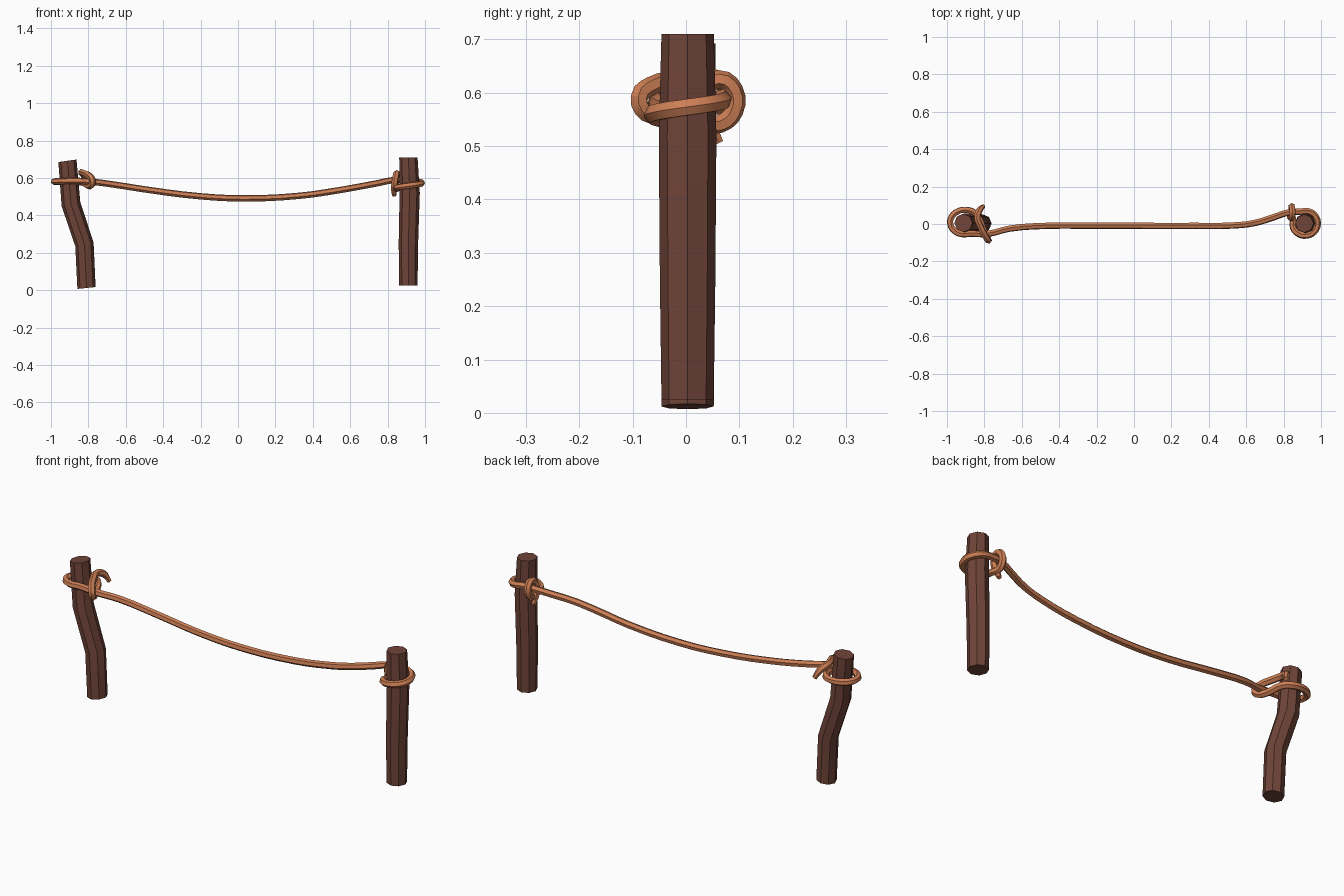
import bpy
import bmesh
from math import cos, sin, pi, radians
from mathutils import Vector, Matrix

cube = bpy.data.objects.get("Cube")
if cube:
    bpy.data.objects.remove(cube, do_unlink=True)


def make_material(name, color):
    mat = bpy.data.materials.new(name)
    mat.use_nodes = True
    mat.diffuse_color = color
    mat.node_tree.nodes["Principled BSDF"].inputs["Base Color"].default_value = color
    return mat


bark = make_material("dark brown wood", (0.16, 0.058, 0.04, 1))
hemp = make_material("orange rope", (0.61, 0.21, 0.09, 1))


def finish(obj, mat):
    """Assign the material and smooth along the length, keeping facets sharp."""
    obj.data.materials.append(mat)
    bpy.ops.object.select_all(action="DESELECT")
    obj.select_set(True)
    bpy.context.view_layer.objects.active = obj
    if obj.type == "CURVE":
        bpy.ops.object.convert(target="MESH")
    bpy.ops.object.shade_smooth_by_angle(angle=radians(25))


def make_post(name, rings, sides=8):
    """Loft octagons through rings of (x, y, z, radius, tilt in degrees)."""
    bm = bmesh.new()
    loops = []
    for x, y, z, radius, tilt in rings:
        turn = Matrix.Rotation(radians(tilt), 3, "Y")
        center = Vector((x, y, z))
        loop = []
        for i in range(sides):
            a = 2 * pi * i / sides
            loop.append(bm.verts.new(center + turn @ Vector((radius * cos(a), radius * sin(a), 0))))
        loops.append(loop)
    for low, high in zip(loops, loops[1:]):
        for i in range(sides):
            j = (i + 1) % sides
            bm.faces.new((low[i], low[j], high[j], high[i]))
    bm.faces.new(loops[0][::-1])
    bm.faces.new(loops[-1])
    mesh = bpy.data.meshes.new(name)
    bm.to_mesh(mesh)
    bm.free()
    obj = bpy.data.objects.new(name, mesh)
    bpy.context.collection.objects.link(obj)
    finish(obj, bark)


def wrap(center, rx, ry, start, end, z_start, z_end, steps=9):
    """Points of a rope turn around a post, angles in degrees."""
    points = []
    for i in range(steps):
        t = i / (steps - 1)
        a = radians(start + (end - start) * t)
        z = z_start + (z_end - z_start) * t
        points.append((center[0] + rx * cos(a), center[1] + ry * sin(a), z))
    return points


def make_rope(name, points, thickness):
    """Six-sided rope along a smooth path, with narrowed loose ends."""
    curve = bpy.data.curves.new(name, "CURVE")
    curve.dimensions = "3D"
    curve.bevel_depth = thickness
    curve.bevel_resolution = 1
    curve.resolution_u = 3
    curve.use_fill_caps = True
    spline = curve.splines.new("BEZIER")
    spline.bezier_points.add(len(points) - 1)
    for knot, position in zip(spline.bezier_points, points):
        knot.co = position
        knot.handle_left_type = knot.handle_right_type = "AUTO"
    spline.bezier_points[0].radius = spline.bezier_points[-1].radius = 0.65
    obj = bpy.data.objects.new(name, curve)
    bpy.context.collection.objects.link(obj)
    finish(obj, hemp)


# Posts: one crooked, one nearly straight
make_post("right_post", [
    (-0.81, 0.003, 0.012, 0.049, -6),
    (-0.821, 0.003, 0.245, 0.05, -12),
    (-0.893, 0.005, 0.46, 0.051, -12),
    (-0.912, 0.006, 0.692, 0.049, -8),
])
make_post("left_post", [
    (0.911, 0.003, 0.025, 0.049, 0),
    (0.911, 0.003, 0.25, 0.052, 0),
    (0.918, 0.003, 0.52, 0.054, 0),
    (0.911, 0.003, 0.71, 0.049, 0),
])

# Loose end and hitch at the crooked post, from the tail inwards
right_hitch = [
    (-0.805, 0.095, 0.575), (-0.825, 0.075, 0.615), (-0.838, 0.035, 0.63),
    (-0.82, -0.015, 0.625), (-0.795, -0.065, 0.613), (-0.778, -0.088, 0.59),
    (-0.782, -0.075, 0.563), (-0.805, -0.025, 0.56),
]
right_turn = wrap((-0.903, 0.01), 0.08, 0.066, 20, 290, 0.575, 0.585)

# Sagging span between the posts
span = [
    (-0.783, -0.053, 0.58), (-0.666, -0.025, 0.565), (-0.47, -0.01, 0.535),
    (-0.2, -0.01, 0.502), (0.035, -0.01, 0.491), (0.33, -0.01, 0.505),
    (0.53, -0.008, 0.533), (0.644, 0.005, 0.553), (0.75, 0.037, 0.573),
    (0.82, 0.06, 0.587),
]

# Turn, hitch and hanging tail at the straight post
left_turn = wrap((0.914, 0.004), 0.068, 0.066, 110, -200, 0.59, 0.542)
left_hitch = [
    (0.842, 0.065, 0.542), (0.843, 0.09, 0.565), (0.845, 0.09, 0.605),
    (0.848, 0.062, 0.625), (0.842, 0.033, 0.6), (0.835, 0.038, 0.55),
    (0.835, 0.06, 0.505),
]

make_rope("tied_rope", right_hitch + right_turn + span + left_turn + left_hitch, 0.0175)
